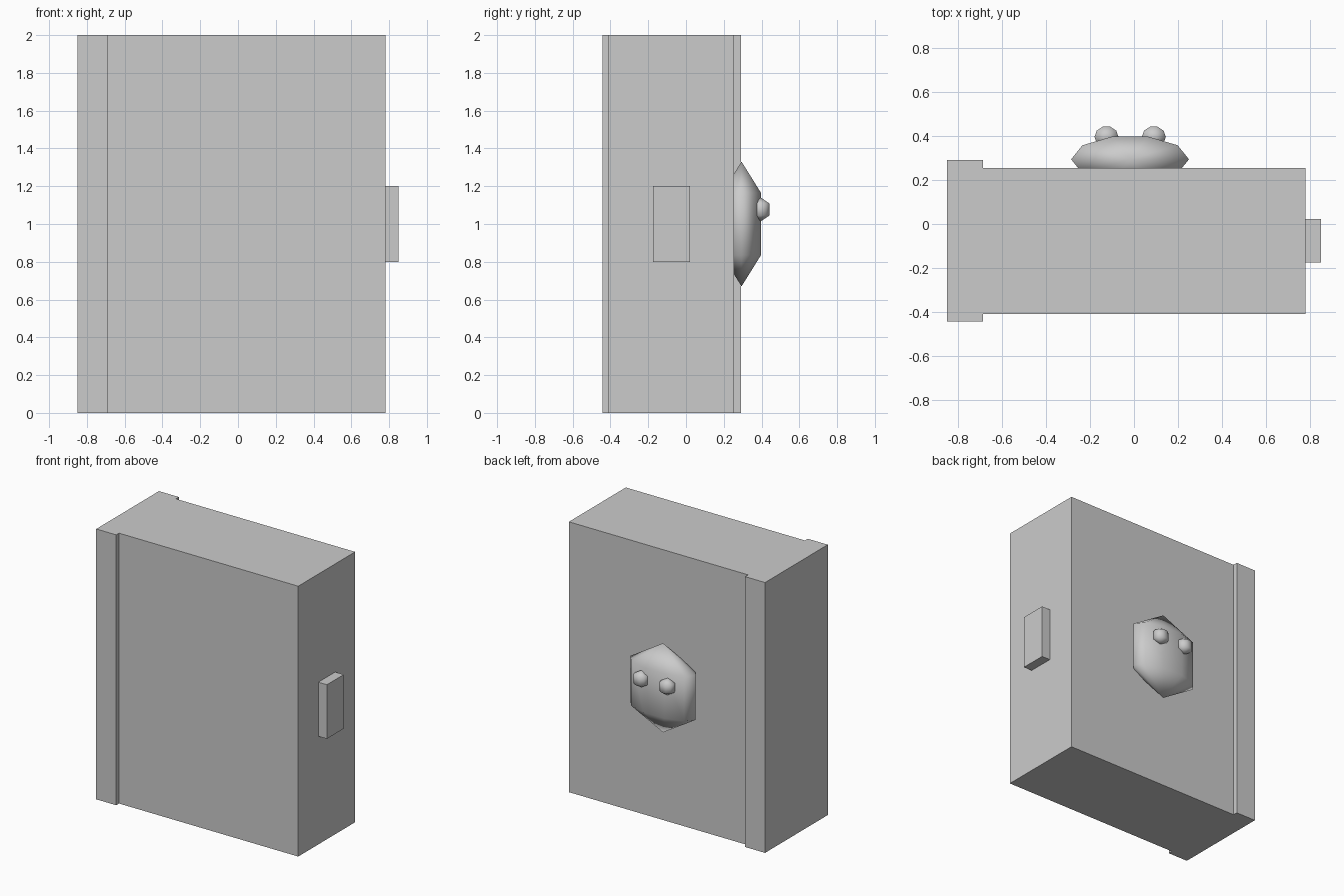
import bpy, bmesh, math
from mathutils import Matrix

if "Cube" in bpy.data.objects:
    bpy.data.objects.remove(bpy.data.objects["Cube"])


def new_object(name, bm, smooth=False):
    bmesh.ops.recalc_face_normals(bm, faces=bm.faces)
    for f in bm.faces:
        f.smooth = smooth
    mesh = bpy.data.meshes.new(name)
    bm.to_mesh(mesh)
    bm.free()
    ob = bpy.data.objects.new(name, mesh)
    bpy.context.collection.objects.link(ob)
    return ob


def prism(name, outline, z0, z1):
    """Extrude an xy outline from z0 up to z1."""
    bm = bmesh.new()
    face = bm.faces.new([bm.verts.new((x, y, z0)) for x, y in outline])
    ext = bmesh.ops.extrude_face_region(bm, geom=[face])
    for v in ext["geom"]:
        if isinstance(v, bmesh.types.BMVert):
            v.co.z = z1
    return new_object(name, bm)


def knob(name, center, radii):
    """Ten-sided, three-ring smooth ellipsoid with its poles along z."""
    bm = bmesh.new()
    bmesh.ops.create_uvsphere(bm, u_segments=10, v_segments=3, radius=1,
                              matrix=Matrix.Rotation(math.pi / 2, 4, 'Z'))
    bmesh.ops.scale(bm, vec=radii, verts=bm.verts)
    bmesh.ops.translate(bm, vec=center, verts=bm.verts)
    return new_object(name, bm, smooth=True)


# Book block with the raised spine along the left edge
prism("book_body", [(-0.85, -0.443), (-0.687, -0.443), (-0.687, -0.41),
                    (0.78, -0.41), (0.78, 0.255), (-0.687, 0.255),
                    (-0.687, 0.29), (-0.85, 0.29)], 0, 2)

# Clasp on the page edge
prism("clasp", [(0.78, -0.175), (0.85, -0.175), (0.85, 0.022), (0.78, 0.022)], 0.8, 1.2)

# Face ornament with two eyes on the back cover
knob("face_ornament", (-0.018, 0.294, 1.0), (0.309, 0.125, 0.33))
for side, x in (("left", -0.125), ("right", 0.09)):
    knob(side + "_eye", (x, 0.396, 1.077), (0.063, 0.056, 0.063))
